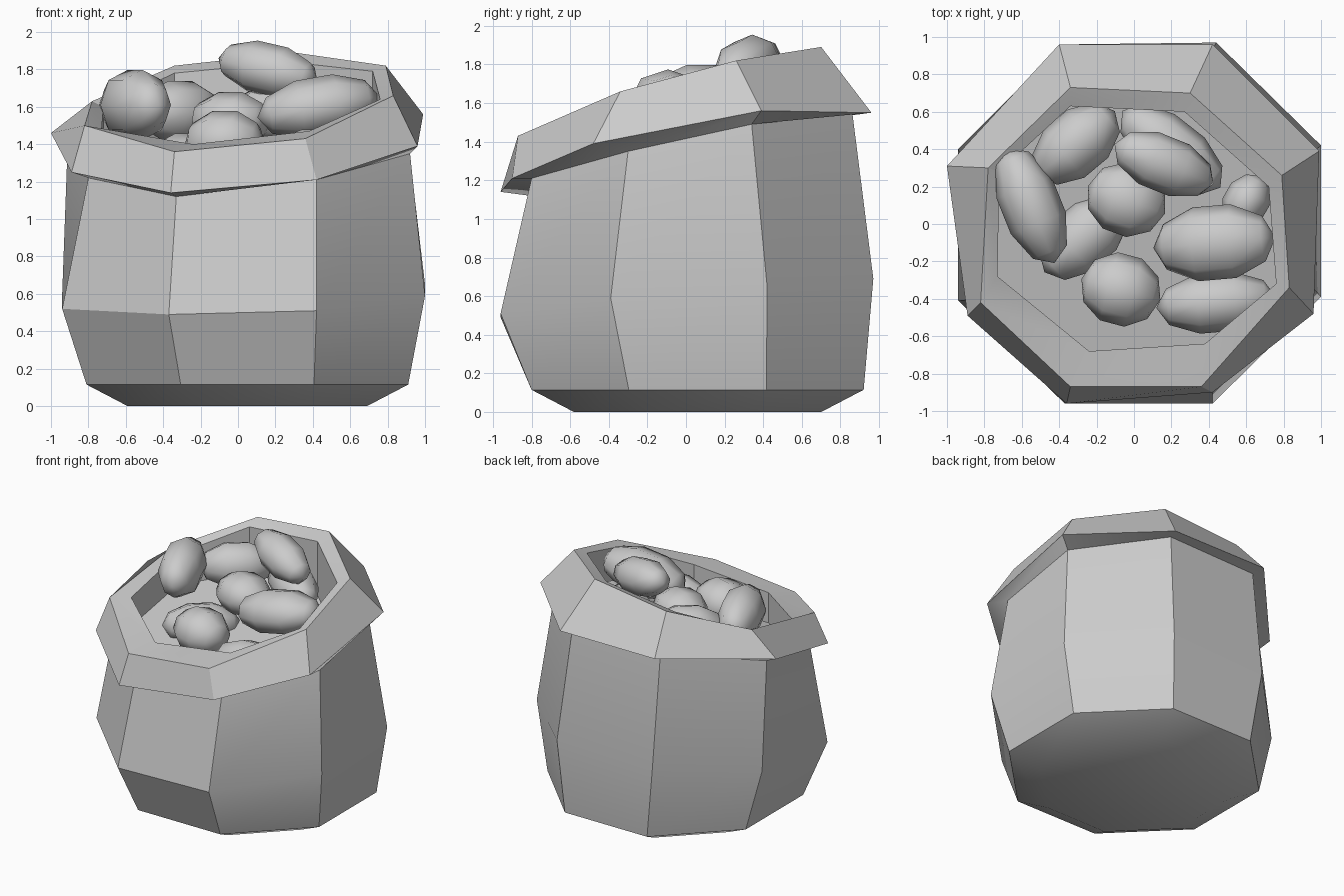
import bpy, bmesh, math
from mathutils import Matrix, Vector, Euler

if "Cube" in bpy.data.objects:
    bpy.data.objects.remove(bpy.data.objects["Cube"])


def finish(bm, name, angle):
    bmesh.ops.recalc_face_normals(bm, faces=bm.faces)
    mesh = bpy.data.meshes.new(name)
    bm.to_mesh(mesh)
    bm.free()
    obj = bpy.data.objects.new(name, mesh)
    bpy.context.collection.objects.link(obj)
    bpy.ops.object.select_all(action='DESELECT')
    bpy.context.view_layer.objects.active = obj
    obj.select_set(True)
    bpy.ops.object.shade_smooth_by_angle(angle=math.radians(angle))
    return obj


def octagon(flat, z):
    # regular ring with one flat side facing the front
    r = flat / math.cos(math.pi / 8)
    return [(0.05 + r * math.cos(a), 0.06 + r * math.sin(a), z)
            for a in (math.radians(247.5 + 45 * i) for i in range(8))]


# Sack cross-sections, counter-clockwise from the front left corner
belly = [(-.37, -.96, .49), (.42, -.96, .51), (1.0, -.39, .59), (1.0, .42, .65),
         (.44, .97, .69), (-.38, .96, .68), (-.94, .40, .60), (-.94, -.41, .52)]
neck = [(-.33, -.81, 1.12), (.42, -.80, 1.21), (.92, -.30, 1.35), (.90, .34, 1.49),
        (.38, .86, 1.56), (-.38, .86, 1.54), (-.91, .30, 1.42), (-.80, -.40, 1.22)]
cuff = [(-.36, -.96, 1.14), (.42, -.90, 1.21), (.96, -.48, 1.39), (.99, .39, 1.56),
        (.42, .96, 1.55), (-.40, .96, 1.55), (-1.0, .31, 1.46), (-.89, -.49, 1.25)]
ridge = [(-.34, -.87, 1.36), (.36, -.87, 1.43), (.83, -.34, 1.66), (.79, .26, 1.82),
         (.30, .70, 1.89), (-.34, .73, 1.82), (-.78, .30, 1.63), (-.82, -.42, 1.50)]
mouth = [(-.24, -.68, 1.40), (.38, -.64, 1.47), (.76, -.32, 1.64), (.72, .20, 1.79),
         (.27, .60, 1.84), (-.34, .63, 1.78), (-.72, .28, 1.60), (-.73, -.28, 1.47)]
floor = [(x, y, 1.30 + 0.2 * y) for x, y, z in mouth]

# Sack body with its folded cuff and inner floor
bm = bmesh.new()
rings = [[bm.verts.new(p) for p in ring] for ring in
         (octagon(0.64, 0), octagon(0.86, 0.115), belly, neck, cuff, ridge, mouth, floor)]
for low, high in zip(rings, rings[1:]):
    for i in range(8):
        j = (i + 1) % 8
        bm.faces.new((low[i], low[j], high[j], high[i]))
bm.faces.new(rings[0][::-1])
bm.faces.new(rings[-1])
finish(bm, "sack", 30)


# Potatoes: centre, half sizes (long axis first), yaw, pitch in degrees
def potato(index, centre, half, yaw, pitch):
    bm = bmesh.new()
    bmesh.ops.create_uvsphere(bm, u_segments=8, v_segments=5, radius=1.04)
    turn = Euler((0, math.radians(pitch), math.radians(yaw))).to_matrix().to_4x4()
    place = Matrix.Translation(centre) @ turn @ Matrix.Diagonal(Vector((*half, 1)))
    bm.transform(place @ Matrix.Rotation(math.pi / 2, 4, 'Y'))
    finish(bm, f"potato_{index}", 60)


potatoes = [
    ((-.55, .10, 1.61), (.32, .16, .19), 112, 0),
    ((-.31, .43, 1.57), (.26, .17, .17), 40, 0),
    ((.16, .32, 1.80), (.28, .15, .14), -22, 12),
    ((-.04, .13, 1.53), (.21, .19, .15), -20, 0),
    ((.43, -.10, 1.60), (.32, .20, .16), 5, -10),
    ((-.07, -.35, 1.41), (.21, .19, .17), -15, 0),
    ((.44, -.42, 1.32), (.31, .16, .16), 5, 0),
    ((-.27, -.07, 1.31), (.27, .17, .15), 42, 0),
    ((.60, .12, 1.42), (.15, .12, .15), 60, 0),
    ((.20, .40, 1.56), (.32, .16, .15), -38, 0),
]
for n, spec in enumerate(potatoes, 1):
    potato(n, *spec)
